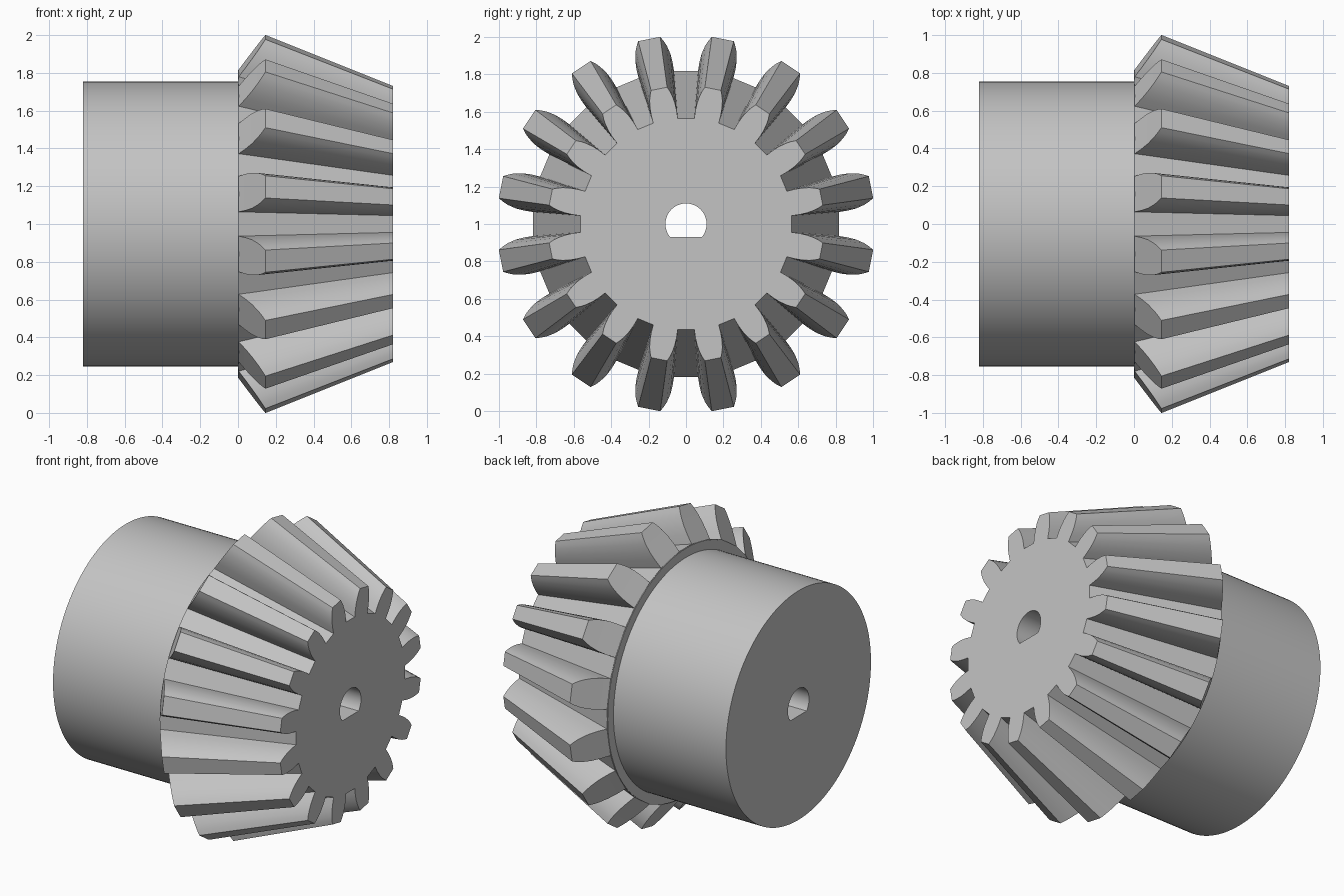
import bpy, bmesh, math
from mathutils import Vector

if "Cube" in bpy.data.objects:
    bpy.data.objects.remove(bpy.data.objects["Cube"], do_unlink=True)

TEETH = 16
FRONT, APEX = 0.82, 2.65          # small end of the teeth, tip of the pitch cone
ROOT_BACK, BACK_SLOPE = 0.815, 1.345

steel = bpy.data.materials.new("plain grey")
steel.use_nodes = True
steel.diffuse_color = (0.55, 0.55, 0.55, 1)
steel.node_tree.nodes["Principled BSDF"].inputs["Base Color"].default_value = (0.55, 0.55, 0.55, 1)


def polar(x, r, a):
    """Point around the x axis; angle zero is straight up."""
    return Vector((x, r * math.sin(a), 1 + r * math.cos(a)))


def make_object(name, bm):
    bmesh.ops.recalc_face_normals(bm, faces=bm.faces[:])
    mesh = bpy.data.meshes.new(name)
    bm.to_mesh(mesh)
    bm.free()
    mesh.materials.append(steel)
    obj = bpy.data.objects.new(name, mesh)
    bpy.context.collection.objects.link(obj)
    return obj


def loft(bm, rings):
    """Join rings of vertices with quads."""
    for a, b in zip(rings, rings[1:]):
        for i in range(len(a)):
            j = (i + 1) % len(a)
            bm.faces.new((a[i], a[j], b[j], b[i]))


# Toothed cone: half a tooth at the small end as (radius, half angle in degrees)
flank = [(0.567, 6.75), (0.61, 6.5), (0.65, 6.0), (0.69, 5.1), (0.715, 4.3), (0.738, 3.4)]
bm = bmesh.new()
small_end, big_end, roots = [], [], []
for t in range(TEETH):
    centre = (t + 0.5) * math.tau / TEETH
    outline = [(r, -h) for r, h in flank] + [(r, h) for r, h in reversed(flank)]
    back = []
    for r, h in outline:
        a = centre + math.radians(h)
        k = r / (APEX - FRONT)
        x = max(0.002, (k * APEX - ROOT_BACK) / (BACK_SLOPE + k))
        small_end.append(bm.verts.new(polar(FRONT, r, a)))
        back.append(bm.verts.new(polar(x, k * (APEX - x), a)))
    # Sloping back of the tooth, in strips from root to tip
    n = len(back)
    for i in range(n // 2 - 1):
        bm.faces.new((back[i], back[i + 1], back[n - 2 - i], back[n - 1 - i]))
    big_end += back
    roots += [back[0], back[-1]]
loft(bm, [small_end, big_end])
bm.faces.new(small_end)
bm.faces.new(roots)
gear = make_object("bevel_teeth", bm)

# Hub with a thin flange behind the teeth
bm = bmesh.new()
profile = [(-0.82, 0.755), (0.0, 0.755), (0.0, 0.815), (0.01, 0.815)]
rings = [[bm.verts.new(polar(x, r, i * math.tau / 128)) for i in range(128)] for x, r in profile]
loft(bm, rings)
bm.faces.new(rings[0])
bm.faces.new(rings[-1])
hub = make_object("hub", bm)

# D-shaped shaft hole, cut through both parts
bm = bmesh.new()
limit = math.acos(-0.07 / 0.11)
arc = [-limit + 2 * limit * i / 40 for i in range(41)]
rings = [[bm.verts.new(polar(x, 0.11, a)) for a in arc] for x in (-1, 1)]
loft(bm, rings)
bm.faces.new(rings[0])
bm.faces.new(rings[1])
cutter = make_object("shaft_cutter", bm)
cutter.hide_render = True

for obj in (gear, hub):
    cut = obj.modifiers.new("shaft_hole", 'BOOLEAN')
    cut.operation, cut.solver, cut.object = 'DIFFERENCE', 'EXACT', cutter
    bpy.ops.object.select_all(action='DESELECT')
    obj.select_set(True)
    bpy.context.view_layer.objects.active = obj
    bpy.ops.object.modifier_apply(modifier=cut.name)
    bpy.ops.object.shade_smooth_by_angle(angle=math.radians(25))
bpy.data.objects.remove(cutter, do_unlink=True)
